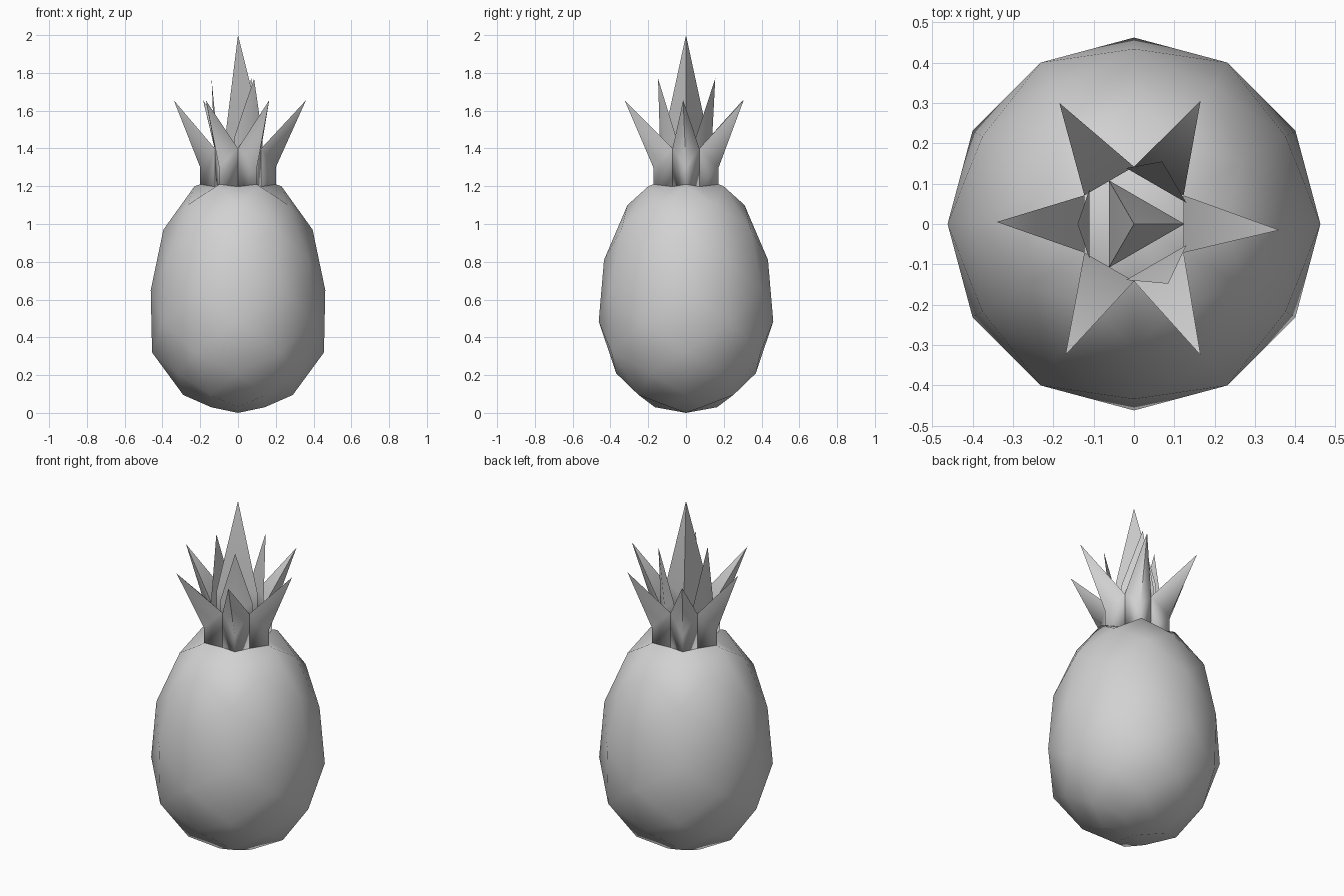
import bpy
import bmesh
from math import sin, cos, radians
from mathutils import Vector

cube = bpy.data.objects.get("Cube")
if cube:
    bpy.data.objects.remove(cube, do_unlink=True)

grey = bpy.data.materials.new("plain grey")
grey.use_nodes = True
grey.diffuse_color = (0.64, 0.64, 0.64, 1)
grey.node_tree.nodes["Principled BSDF"].inputs["Base Color"].default_value = grey.diffuse_color


def polar(r, degrees, z):
    a = radians(degrees)
    return Vector((r * cos(a), r * sin(a), z))


def build(name, points, faces, smooth_angle):
    """Make a closed, outward facing mesh object from points and faces."""
    bm = bmesh.new()
    verts = [bm.verts.new(p) for p in points]
    for f in faces:
        bm.faces.new([verts[i] for i in f])
    bmesh.ops.recalc_face_normals(bm, faces=bm.faces[:])
    mesh = bpy.data.meshes.new(name)
    bm.to_mesh(mesh)
    bm.free()
    mesh.materials.append(grey)
    ob = bpy.data.objects.new(name, mesh)
    bpy.context.collection.objects.link(ob)
    bpy.ops.object.select_all(action='DESELECT')
    ob.select_set(True)
    bpy.context.view_layer.objects.active = ob
    bpy.ops.object.shade_smooth_by_angle(angle=radians(smooth_angle))
    return ob


# Fruit body: six-point rings, each turned half a step from the one below
rings = [(0.164, 0.03), (0.29, 0.095), (0.37, 0.21), (0.455, 0.32), (0.462, 0.485),
         (0.462, 0.65), (0.434, 0.81), (0.395, 0.97), (0.31, 1.10), (0.23, 1.20)]
points = []
for i, (r, z) in enumerate(rings):
    turn = 30 if i % 2 == 0 else 0
    points += [polar(r, turn + 60 * k, z) for k in range(6)]
bottom, top = len(points), len(points) + 1
points += [Vector((0, 0, 0)), Vector((0, 0, 1.28))]


def at(i, k):
    return i * 6 + k % 6


faces = []
last = len(rings) - 1
for k in range(6):
    # diamonds split along their upright diagonal
    for i in range(last - 1):
        left = k if i % 2 == 0 else k - 1
        lo, hi = at(i, k), at(i + 2, k)
        a, b = at(i + 1, left), at(i + 1, left + 1)
        faces += [(lo, b, hi), (lo, hi, a)]
    # diamonds at both poles
    faces += [(bottom, at(0, k), at(1, k + 1)), (bottom, at(1, k + 1), at(0, k + 1)),
              (top, at(last, k), at(last - 1, k)), (top, at(last - 1, k), at(last, k + 1))]
build("fruit_body", points, faces, 80)


def leaf(name, angle, ridge, side, spread, ridge_z, side_z, tip):
    """Folded leaf: upright base with an outer ridge, then a flare to the tip."""
    pts = []
    for rz, sz in ((1.19, 1.19), (ridge_z, side_z)):
        pts += [polar(side, angle - spread, sz), polar(ridge, angle, rz),
                polar(side, angle + spread, sz)]
    pts.append(Vector(tip))
    build(name, pts, [(0, 1, 4, 3), (1, 2, 5, 4), (2, 0, 3, 5),
                      (3, 4, 6), (4, 5, 6), (5, 3, 6), (0, 2, 1)], 110)


# Outer crown: six flared leaves
outer_tips = [(0.36, -0.015), (0.165, 0.305), (-0.185, 0.30),
              (-0.34, 0.005), (-0.17, -0.325), (0.165, -0.325)]
for n, (x, y) in enumerate(outer_tips):
    leaf(f"outer_leaf_{n + 1}", 60 * n, 0.2, 0.142, 30, 1.3, 1.4, (x, y, 1.655))

# Inner crown: three steeper leaves
inner_tips = [(0.07, 0.155), (-0.14, 0), (0.085, -0.148)]
for n, (x, y) in enumerate(inner_tips):
    leaf(f"inner_leaf_{n + 1}", 60 + 120 * n, 0.125, 0.14, 38, 1.4, 1.46, (x, y, 1.77))

# Central spike: three-sided, straight below and tapering above
spike = [polar(0.125, 120 * k, z) for z in (1.2, 1.5) for k in range(3)]
spike.append(Vector((0, 0, 2)))
spike_faces = [(2, 1, 0)]
for k in range(3):
    m = (k + 1) % 3
    spike_faces += [(k, m, m + 3, k + 3), (k + 3, m + 3, 6)]
build("central_spike", spike, spike_faces, 110)
